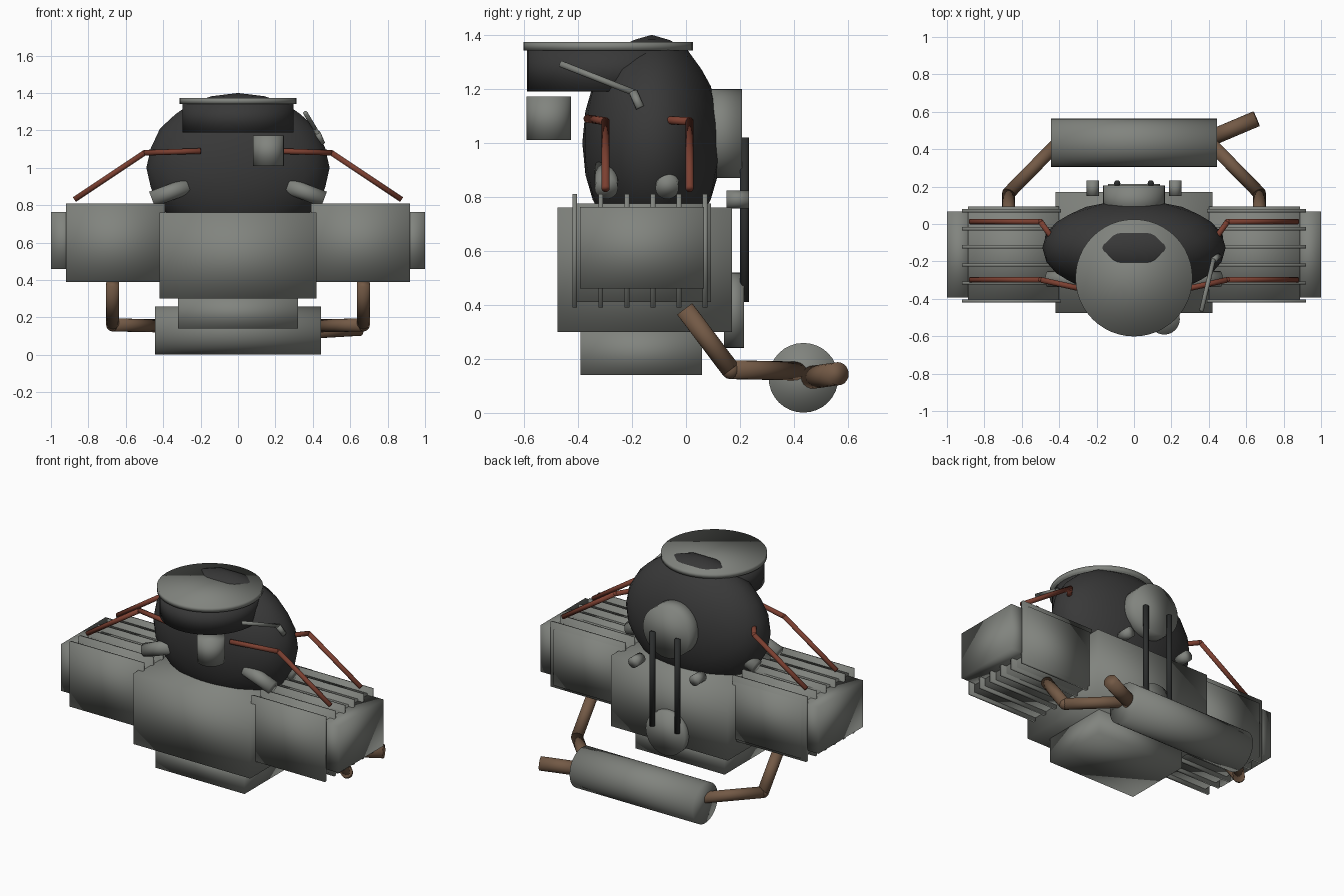
import bpy, bmesh, math
from mathutils import Vector, Matrix

if "Cube" in bpy.data.objects:
    bpy.data.objects.remove(bpy.data.objects["Cube"])


def material(name, rgb):
    m = bpy.data.materials.new(name)
    m.diffuse_color = (*rgb, 1)
    m.use_nodes = True
    m.node_tree.nodes["Principled BSDF"].inputs["Base Color"].default_value = m.diffuse_color
    return m


GREY = material("cast metal grey", (0.22, 0.23, 0.21))
DARK = material("shroud black", (0.04, 0.04, 0.04))
BELT = material("rubber black", (0.025, 0.027, 0.027))
BROWN = material("exhaust brown", (0.17, 0.10, 0.06))
RED = material("copper red", (0.20, 0.05, 0.03))


def finish(name, bm, mat):
    bmesh.ops.recalc_face_normals(bm, faces=bm.faces)
    me = bpy.data.meshes.new(name)
    bm.to_mesh(me)
    bm.free()
    for p in me.polygons:
        p.use_smooth = True
    me.materials.append(mat)
    ob = bpy.data.objects.new(name, me)
    bpy.context.collection.objects.link(ob)
    return ob


def box(name, x, y, z, mat=GREY):
    bm = bmesh.new()
    size = [b - a for a, b in (x, y, z)]
    mid = [(a + b) / 2 for a, b in (x, y, z)]
    bmesh.ops.create_cube(bm, size=1, matrix=Matrix.Translation(mid) @ Matrix.Diagonal((*size, 1)))
    return finish(name, bm, mat)


def add_rod(bm, a, b, r, n):
    a, b = Vector(a), Vector(b)
    d = b - a
    m = Matrix.Translation((a + b) / 2) @ d.to_track_quat('Z', 'Y').to_matrix().to_4x4()
    bmesh.ops.create_cone(bm, cap_ends=True, segments=n, radius1=r, radius2=r, depth=d.length, matrix=m)


def pipe(name, pts, r, mat=GREY, n=32, joints=True):
    """Straight rods through the points, with a ball at each bend."""
    bm = bmesh.new()
    for a, b in zip(pts, pts[1:]):
        add_rod(bm, a, b, r, n)
    for p in pts[1:-1]:
        bmesh.ops.create_uvsphere(bm, u_segments=16, v_segments=8, radius=r,
                                  matrix=Matrix.Translation(p))
    return finish(name, bm, mat)


def flip(pts, s):
    return [(s * x, y, z) for x, y, z in pts]


# crankcase and sump
box("crankcase", (-0.42, 0.42), (-0.475, 0.17), (0.30, 0.76))
box("oil_sump", (-0.32, 0.32), (-0.39, 0.06), (0.14, 0.31))

# fan shroud: egg-shaped faceted ball, turned so an edge middle points up
probe = bmesh.new()
bmesh.ops.create_icosphere(probe, subdivisions=1, radius=1)
e = list(probe.edges)[0]
up = (e.verts[0].co + e.verts[1].co).normalized()
side = (e.verts[0].co - e.verts[1].co).normalized()
turn = Matrix((side, up.cross(side), up)).to_4x4()
probe.free()
bm = bmesh.new()
bmesh.ops.create_icosphere(bm, subdivisions=3, radius=1, matrix=Matrix.Translation((0, -0.127, 1.0))
                           @ Matrix.Diagonal((0.49, 0.257, 0.4, 1)) @ turn)
finish("fan_shroud", bm, DARK)

# air cleaner and carburettor
pipe("air_cleaner_body", [(0, -0.29, 1.19), (0, -0.29, 1.345)], 0.298, DARK, 48)
pipe("air_cleaner_lid", [(0, -0.288, 1.342), (0, -0.288, 1.373)], 0.313, GREY, 48)
pipe("carburettor", [(0.162, -0.508, 1.01), (0.162, -0.508, 1.172)], 0.083)
pipe("throttle_lever", [(0.36, -0.465, 1.293), (0.425, -0.19, 1.185)], 0.012, GREY, 12)
pipe("throttle_lever_end", [(0.425, -0.195, 1.187), (0.45, -0.17, 1.13)], 0.016, GREY, 12)

# rear pulleys, belts and studs
pipe("fan_pulley", [(0, 0.05, 1.035), (0, 0.207, 1.035)], 0.165)
pipe("crank_pulley", [(0, 0.14, 0.38), (0, 0.215, 0.38)], 0.14)

for s, tag in ((1, "right"), (-1, "left")):
    pipe("belt_" + tag, [(s * 0.09, 0.217, 0.41), (s * 0.09, 0.217, 1.02)], 0.017, BELT, 12)
    pipe("rear_stud_" + tag, [(s * 0.22, 0.15, 0.79), (s * 0.22, 0.233, 0.79)], 0.033, GREY, 20)

    # cylinder bank with cooling fins and valve cover
    xs = lambda a, b: tuple(sorted((s * a, s * b)))
    box("cylinder_bank_" + tag, xs(0.40, 0.888), (-0.41, 0.093), (0.41, 0.775))
    box("valve_cover_" + tag, xs(0.87, 1.0), (-0.393, 0.067), (0.46, 0.763))
    for i in range(6):
        y = -0.412 + i * 0.0965
        box(f"cooling_fin_{tag}_{i + 1}", xs(0.39, 0.92), (y - 0.009, y + 0.009), (0.39, 0.81))

    # intake stubs
    for y, place in ((-0.295, "front"), (-0.07, "rear")):
        pipe(f"intake_stub_{place}_{tag}",
             flip([(0.265, y, 0.905), (0.46, y, 0.832)], s), 0.043, GREY, 24)

    # copper ignition lines
    pipe("front_line_" + tag, flip([(0.875, -0.298, 0.83), (0.50, -0.298, 1.08),
                                    (0.20, -0.365, 1.09)], s), 0.015, RED, 12)
    pipe("rear_line_" + tag, flip([(0.875, 0.013, 0.83), (0.50, 0.013, 1.08),
                                   (0.42, -0.10, 1.085)], s), 0.015, RED, 12)

    # exhaust header
    pipe("exhaust_header_" + tag, flip([(0.67, -0.005, 0.385), (0.67, 0.165, 0.16),
                                        (0.42, 0.42, 0.155)], s), 0.035, BROWN, 20)

# muffler and tailpipe
pipe("muffler", [(-0.443, 0.435, 0.13), (0.443, 0.435, 0.13)], 0.129)
pipe("tailpipe", [(0.40, 0.455, 0.13), (0.655, 0.563, 0.145)], 0.043, BROWN, 20)
